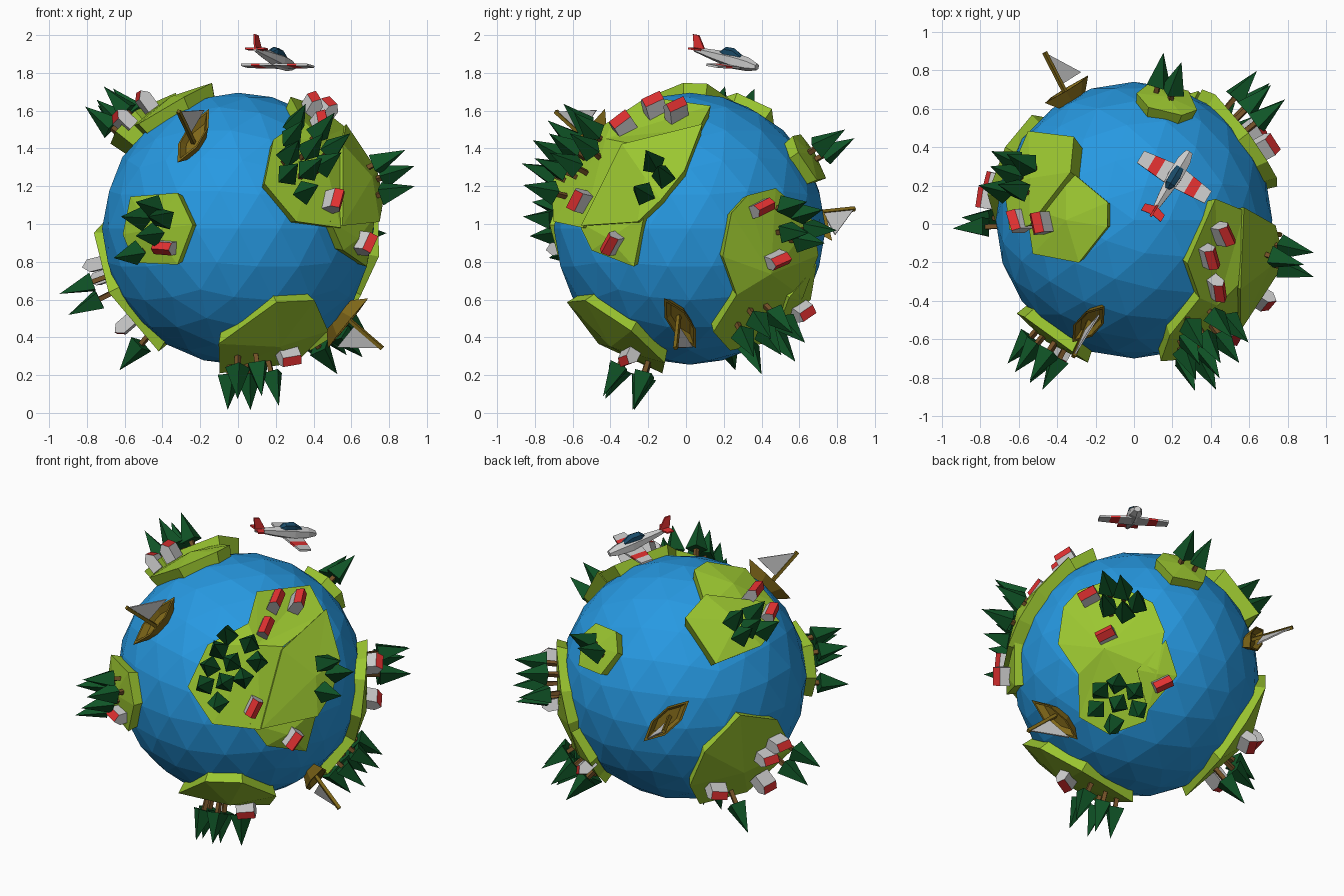
import bpy, bmesh, random
from math import radians, sin, cos, sqrt, pi
from mathutils import Vector, Matrix

if "Cube" in bpy.data.objects:
    bpy.data.objects.remove(bpy.data.objects["Cube"])

random.seed(4)
C = Vector((0, 0.02, 0.975))
R = 0.72


def mat(name, rgb):
    m = bpy.data.materials.new(name)
    m.diffuse_color = (*rgb, 1)
    m.use_nodes = True
    m.node_tree.nodes["Principled BSDF"].inputs["Base Color"].default_value = m.diffuse_color
    return m


BLUE = mat("sea", (0.02, 0.32, 0.76))
GRASS = mat("grass", (0.33, 0.57, 0.03))
LEAF = mat("leaf", (0.005, 0.09, 0.02))
BARK = mat("bark", (0.17, 0.08, 0.02))
WOOD = mat("wood", (0.22, 0.14, 0.01))
WHITE = mat("white", (0.62, 0.62, 0.62))
RED = mat("red", (0.75, 0.03, 0.03))
GLASS = mat("glass", (0.01, 0.07, 0.14))


def add(name, verts, faces, mats, index=None):
    me = bpy.data.meshes.new(name)
    bm = bmesh.new()
    vs = [bm.verts.new(v) for v in verts]
    for i, f in enumerate(faces):
        face = bm.faces.new([vs[j] for j in f])
        face.material_index = index[i] if index else 0
    bmesh.ops.recalc_face_normals(bm, faces=bm.faces)
    bm.to_mesh(me)
    bm.free()
    for m in mats:
        me.materials.append(m)
    return link(name, me)


def link(name, me, mw=None):
    ob = bpy.data.objects.new(name, me)
    bpy.context.collection.objects.link(ob)
    if mw:
        ob.matrix_world = mw
    return ob


def prism(name, poly, a, b, m, mw):
    """Polygon in local xy, extruded from z=a to z=b."""
    n = len(poly)
    vs = [(x, y, a) for x, y in poly] + [(x, y, b) for x, y in poly]
    fs = [range(n), range(n, 2 * n)] + [(i, (i + 1) % n, n + (i + 1) % n, n + i) for i in range(n)]
    ob = add(name, vs, fs, [m])
    ob.matrix_world = mw
    return ob


def loft(name, secs, m, mw, n=6):
    """Rings (x, z, half width, half height) along local x."""
    vs = [(x, w * cos(2 * pi * (k + .5) / n), z + h * sin(2 * pi * (k + .5) / n))
          for x, z, w, h in secs for k in range(n)]
    fs = [(i * n + k, i * n + (k + 1) % n, (i + 1) * n + (k + 1) % n, (i + 1) * n + k)
          for i in range(len(secs) - 1) for k in range(n)]
    fs += [range(n), range(len(vs) - n, len(vs))]
    ob = add(name, vs, fs, [m])
    ob.matrix_world = mw
    return ob


def stand(d, r, heading):
    """Matrix standing on the globe along direction d, local x along heading."""
    z = Vector(d).normalized()
    x = Vector(heading)
    x = (x - z * x.dot(z)).normalized()
    return Matrix.Translation(C + z * r) @ Matrix((x, z.cross(x), z)).transposed().to_4x4()


# globe
bpy.ops.mesh.primitive_ico_sphere_add(subdivisions=3, radius=R, location=C)
globe = bpy.context.object
globe.name = "globe"
globe.data.materials.append(BLUE)


# shared tree: square trunk and four-sided crown
def pyramid_tree():
    t, w = 0.012, 0.047
    sq = [(1, 1), (-1, 1), (-1, -1), (1, -1)]
    vs = [(x * t, y * t, z) for z in (-.06, .07) for x, y in sq]
    vs += [(x * w, y * w, .05) for x, y in sq] + [(0, 0, .235)]
    fs = [(i, (i + 1) % 4, 4 + (i + 1) % 4, 4 + i) for i in range(4)] + [(0, 1, 2, 3), (4, 5, 6, 7), (8, 9, 10, 11)]
    fs += [(8 + i, 8 + (i + 1) % 4, 12) for i in range(4)]
    return add("tree", vs, fs, [BARK, LEAF], [0] * 6 + [1] * 5)


# shared house: gabled walls and red roof
def gable_house():
    l, w = .054, .034
    prof = [(-w, -.05), (w, -.05), (w, .035), (0, .07), (-w, .035)]
    vs = [(x, y, z) for x in (-l, l) for y, z in prof]
    fs = [(i, (i + 1) % 5, 5 + (i + 1) % 5, 5 + i) for i in range(5)] + [range(5), range(5, 10)]
    return add("house", vs, fs, [WHITE, RED], [0, 0, 1, 1, 0, 0, 0])


proto = [pyramid_tree(), gable_house()]
TREE, HOUSE = [o.data for o in proto]
for o in proto:
    bpy.data.objects.remove(o)


def frame(az, el):
    a, e = radians(az), radians(el)
    return (Vector((-sin(a), cos(a), 0)),
            Vector((-cos(a) * sin(e), -sin(a) * sin(e), cos(e))),
            Vector((cos(a) * cos(e), sin(a) * cos(e), sin(e))))


def land(name, az, el, plates, trees, houses, twist=0, lift=0):
    """Raised plates with trees and houses, laid out as seen from (az, el)."""
    right, up, cam = frame(az, el)

    def direction(u, v, r=.78):
        return (right * u + up * v + cam * sqrt(max(r * r - u * u - v * v, 0))).normalized()

    for k, (r, pts) in enumerate(plates):
        n = len(pts)
        ds = [direction(u, v) for u, v in pts]
        mid = sum(ds, Vector()).normalized()
        vs = [C + d * r for d in ds] + [C + d * .64 for d in ds] + [C + mid * r, C + mid * .62]
        fs = []
        for i in range(n):
            j = (i + 1) % n
            fs += [(i, j, 2 * n), (n + i, n + j, 2 * n + 1), (i, j, n + j, n + i)]
        add(f"{name}_land_{k + 1}", vs, fs, [GRASS])
    t = radians(twist)
    for u, v in trees:
        a = random.uniform(0, pi)
        link(name + "_tree", TREE, stand(direction(u, v), .772 + lift, right * cos(a) + up * sin(a)))
    for u, v in houses:
        link(name + "_house", HOUSE, stand(direction(u, v), .782 + lift, right * cos(t) + up * sin(t)))


land("east", -52, 28,
     [(.785, [(.08, .45), (.40, .49), (.48, .32), (.22, .12), (.08, -.36), (-.2, -.32), (-.34, -.1), (-.22, .14), (.02, .26)]),
      (.8, [(.48, .34), (.55, .05), (.5, -.14), (.41, -.28), (.08, -.35), (.21, .1)]),
      (.77, [(.02, -.33), (.43, -.24), (.36, -.49), (.12, -.46)])],
     [(-.1, .18), (.02, .13), (-.15, .1), (-.2, .01), (-.08, .03), (-.23, -.09), (-.12, -.08),
      (-.02, -.06), (-.16, -.19), (.06, .03), (.43, .02), (.49, -.03), (.43, -.14)],
     [(.19, .39), (.32, .39), (.12, .23), (.04, -.23), (.27, -.41)], 65)
land("front", -90, 0,
     [(.78, [(-.32, .19), (-.24, .02), (-.32, -.19), (-.55, -.18), (-.61, -.03), (-.57, .17)])],
     [(-.42, .11), (-.48, .05), (-.37, .05), (-.42, -.03), (-.51, -.12)], [(-.38, -.1)])
land("south", -70, -50,
     [(.785, [(.19, .26), (-.03, .27), (-.26, -.07), (-.14, -.41), (.24, -.28), (.34, 0)])],
     [(-.03, -.3), (.08, -.26), (-.12, -.2), (-.03, -.16), (-.12, -.32)], [(.14, -.13)])
land("back", 52, -28,
     [(.78, [(-.36, .47), (-.19, .53), (.07, .4), (.14, .23), (.1, 0), (.04, -.3), (-.17, -.38),
             (-.35, -.28), (-.36, -.03), (-.48, .15), (-.45, .37)]),
      (.775, [(.15, .18), (.22, -.03), (.05, -.24), (-.02, 0)])],
     [(-.18, .45), (-.1, .43), (-.02, .36), (-.18, .34), (-.09, .31), (-.22, -.12), (-.13, -.08),
      (-.24, -.22), (-.12, -.19), (-.01, -.22), (-.14, -.3), (-.03, -.12)],
     [(-.3, .43), (-.2, .2), (.13, -.08)], 25)
land("north", 128, 28,
     [(.83, [(-.02, .29), (.14, .03), (.4, .13), (.51, .27), (.42, .38), (.1, .42)]),
      (.785, [(.11, .36), (.05, .6), (.13, .65), (.36, .61), (.52, .4), (.4, .29)])],
     [(.23, .25), (.31, .21), (.33, .29), (.39, .2), (.27, .17)], [(.37, .43), (.45, .31)], 50, .045)
land("west", 170, -25,
     [(.775, [(-.26, .38), (-.45, .14), (-.45, -.15), (-.28, -.37), (.12, -.42), (.25, -.03), (0, .31)])],
     [(.16, .06), (.11, -.03), (-.1, -.31)], [(.02, .15), (.07, -.21), (-.3, -.16), (-.06, .08)])
land("islet", 75, 30,
     [(.775, [(-.17, .03), (-.1, .13), (.08, .14), (.16, .03), (.1, -.13), (-.1, -.14)])],
     [(.06, -.02), (-.02, .02)], [])


# sailboats: hollow hull, mast, sail
def boat(d, heading):
    mw = stand(d, .725, heading)
    shape = [(-.19, 0), (-.07, .058), (.07, .058), (.19, 0), (.07, -.058), (-.07, -.058)]
    vs = [(x * s, y * s, z) for s, z in ((.6, -.02), (1, .045), (.85, .045), (.6, .01)) for x, y in shape]
    fs = [(a * 6 + i, a * 6 + (i + 1) % 6, a * 6 + 6 + (i + 1) % 6, a * 6 + 6 + i) for a in range(3) for i in range(6)]
    hull = add("boat_hull", vs, fs + [range(6), range(18, 24)], [WOOD])
    hull.matrix_world = mw
    m = .01
    prism("boat_mast", [(-.02 - m, -m), (-.02 + m, -m), (-.02 + m, m), (-.02 - m, m)], 0, .27, WOOD, mw)
    prism("boat_sail", [(-.01, .08), (.15, .08), (-.01, .255)], -.004, .004, WHITE,
          mw @ Matrix.Rotation(pi / 2, 4, 'X'))


boat((-.24, -.55, .5), (.21, .26, .27))
boat((-.35, .68, .07), (.27, .14, -.31))
boat((.57, -.05, -.49), (-.28, .2, -.28))

# aeroplane, nose along local x, pitched down
P = Matrix.Translation((.195, .22, 1.87)) @ Matrix.Rotation(radians(59), 4, 'Z') @ Matrix.Rotation(radians(9), 4, 'Y')
loft("plane_body", [(-.21, .022, .01, .012), (-.08, .01, .03, .03), (.04, .0, .044, .043),
                    (.13, -.005, .04, .036), (.185, -.01, .022, .018)], WHITE, P)
loft("plane_canopy", [(-.05, .03, .012, .008), (-.02, .04, .03, .026), (.035, .04, .032, .026),
                      (.085, .025, .024, .01)], GLASS, P)
bands = [(0, .085, WHITE), (.085, .14, RED), (.14, .205, WHITE)]
for s in (-1, 1):
    for a, b, m in bands:
        fa, fb = .1 - a * .15, .1 - b * .15
        ra, rb = -.02 + a * .08, -.02 + b * .08
        prism("plane_wing", [(ra, s * a), (fa, s * a), (fb, s * b), (rb, s * b)], -.034, -.022, m, P)
prism("plane_tailplane", [(-.215, -.06), (-.175, -.06), (-.155, 0), (-.175, .06), (-.215, .06), (-.205, 0)],
      .022, .032, RED, P)
prism("plane_fin", [(-.21, .02), (-.14, .02), (-.195, .1), (-.23, .1)], -.006, .006, RED,
      P @ Matrix.Rotation(pi / 2, 4, 'X'))
